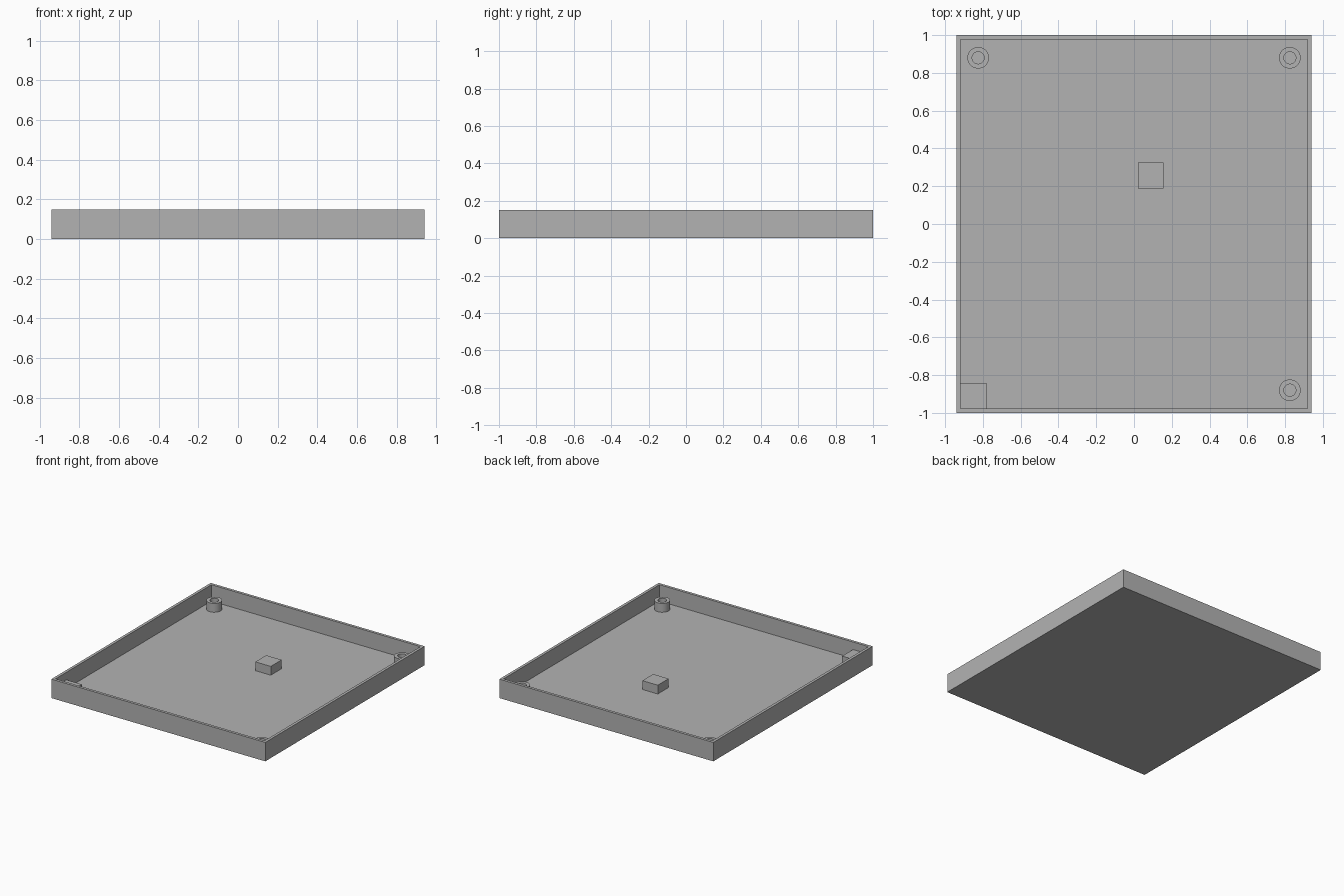
import bpy, bmesh
from math import radians, tau
from mathutils import Matrix, Vector

old = bpy.data.objects.get("Cube")
if old:
    bpy.data.objects.remove(old, do_unlink=True)

WIDTH, DEPTH, HEIGHT = 1.88, 2.0, 0.15
WALL, FLOOR, TOP = 0.022, 0.02, 0.09

grey = bpy.data.materials.new("plain grey")
grey.use_nodes = True
grey.diffuse_color = (0.45, 0.45, 0.45, 1)
grey.node_tree.nodes["Principled BSDF"].inputs["Base Color"].default_value = grey.diffuse_color


def finish(name, bm):
    bmesh.ops.recalc_face_normals(bm, faces=bm.faces)
    mesh = bpy.data.meshes.new(name)
    bm.to_mesh(mesh)
    bm.free()
    mesh.materials.append(grey)
    obj = bpy.data.objects.new(name, mesh)
    bpy.context.collection.objects.link(obj)
    return obj


def box(center, size):
    bm = bmesh.new()
    bmesh.ops.create_cube(bm, size=1, matrix=Matrix.Translation(center) @ Matrix.Diagonal((*size, 1)))
    return bm


# Open tray: inset the top face and sink it to the floor
bm = box((0, 0, HEIGHT / 2), (WIDTH, DEPTH, HEIGHT))
bm.normal_update()
top = max(bm.faces, key=lambda f: f.calc_center_median().z)
bmesh.ops.inset_region(bm, faces=[top], thickness=WALL, use_even_offset=True)
sunk = bmesh.ops.extrude_discrete_faces(bm, faces=[top])["faces"][0]
bmesh.ops.translate(bm, verts=sunk.verts, vec=(0, 0, FLOOR - HEIGHT))
finish("tray", bm)


# Hollow screw posts, spun from a rectangular section
def post(name, x, y, outer=0.057, inner=0.032):
    bm = bmesh.new()
    section = [(inner, FLOOR), (inner, TOP), (outer, TOP), (outer, FLOOR)]
    verts = [bm.verts.new((x + r, y, z)) for r, z in section]
    edges = [bm.edges.new(pair) for pair in zip(verts, verts[1:])]
    bmesh.ops.spin(bm, geom=verts + edges, cent=Vector((x, y, 0)), axis=(0, 0, 1),
                   angle=tau, steps=40, use_merge=True)
    bmesh.ops.remove_doubles(bm, verts=bm.verts, dist=0.0001)
    obj = finish(name, bm)
    bpy.ops.object.select_all(action="DESELECT")
    obj.select_set(True)
    bpy.context.view_layer.objects.active = obj
    bpy.ops.object.shade_smooth_by_angle(angle=radians(30))


post("back_left_post", 0.825, 0.88)
post("back_right_post", -0.825, 0.88)
post("front_left_post", 0.825, -0.88)

# Support blocks: one near the middle, one filling the remaining corner
BLOCK = 0.136
block_size = (BLOCK, BLOCK, TOP - FLOOR)
block_z = (TOP + FLOOR) / 2
finish("middle_block", box((0.088, 0.257, block_z), block_size))
finish("corner_block", box((WALL + BLOCK / 2 - WIDTH / 2, WALL + BLOCK / 2 - DEPTH / 2, block_z), block_size))
